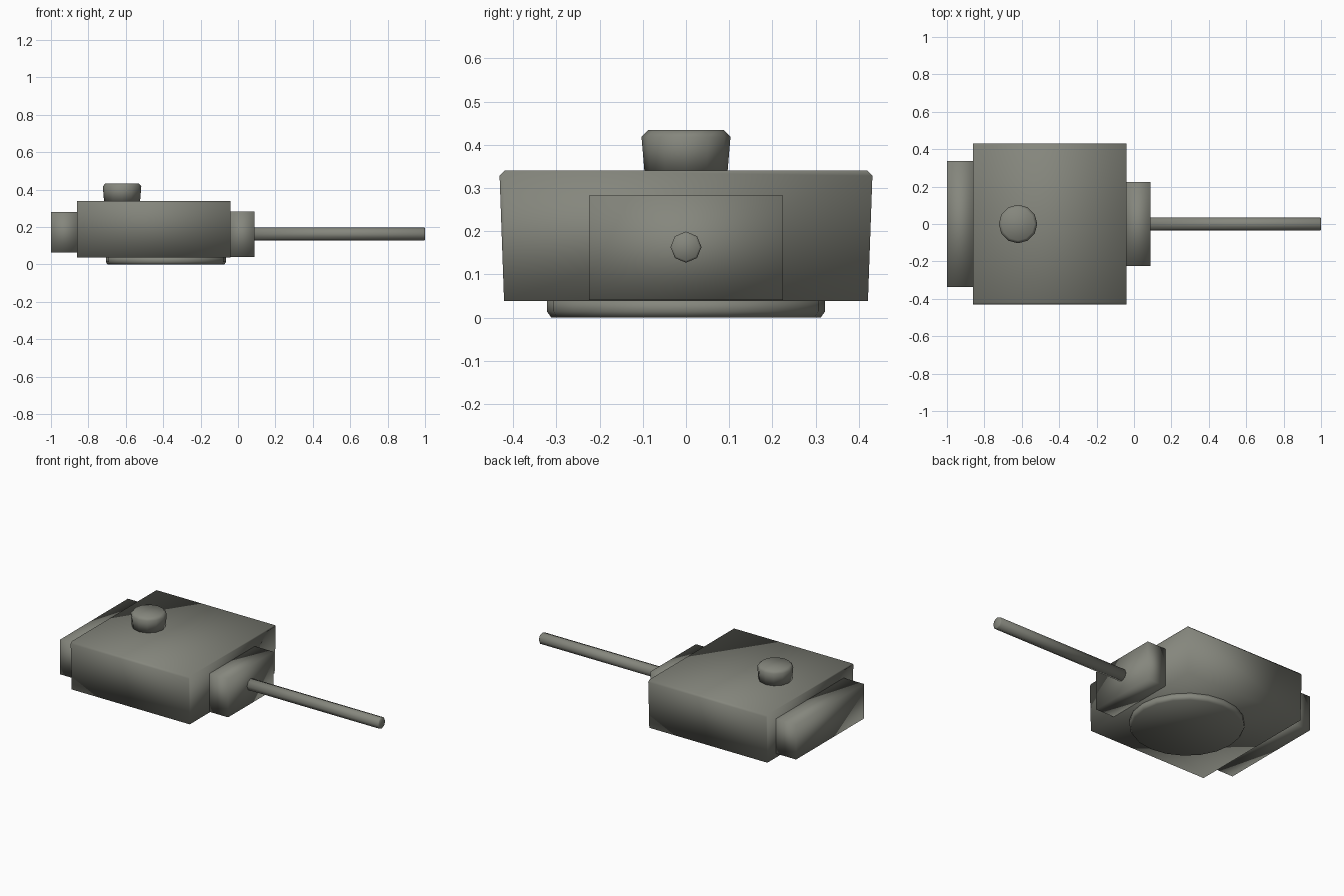
import bpy, bmesh
from math import cos, sin, tau

if "Cube" in bpy.data.objects:
    bpy.data.objects.remove(bpy.data.objects["Cube"])

# Olive grey paint shared by every part
paint = bpy.data.materials.new("olive_grey_paint")
paint.diffuse_color = (0.235, 0.24, 0.205, 1)
paint.use_nodes = True
paint.node_tree.nodes["Principled BSDF"].inputs["Base Color"].default_value = paint.diffuse_color


def finish(name, bm):
    bmesh.ops.recalc_face_normals(bm, faces=bm.faces)
    mesh = bpy.data.meshes.new(name)
    bm.to_mesh(mesh)
    bm.free()
    mesh.shade_smooth()
    mesh.materials.append(paint)
    obj = bpy.data.objects.new(name, mesh)
    bpy.context.collection.objects.link(obj)
    return obj


def block(name, x, y, z, foot=1.0, chamfer=0.0):
    """Soft-shaded box: x and z ranges, half width y, narrowed at the foot,
    with an optional chamfer along the two long roof edges."""
    bm = bmesh.new()
    bmesh.ops.create_cube(bm, size=1)
    for v in bm.verts:
        top = v.co.z > 0
        v.co = (x[v.co.x > 0],
                (1 if v.co.y > 0 else -1) * y * (1 if top else foot),
                z[top])
    if chamfer:
        roof = [e for e in bm.edges
                if all(v.co.z == max(w.co.z for w in bm.verts) for v in e.verts)
                and e.verts[0].co.y * e.verts[1].co.y > 0]
        bmesh.ops.bevel(bm, geom=roof, offset=chamfer, segments=1,
                        affect='EDGES', profile=0.5)
    return finish(name, bm)


def turned(name, sides, profile, origin, along_x=False):
    """Lathe a (radius, height) profile around z, or around x."""
    bm = bmesh.new()
    rings = []
    for r, h in profile:
        ring = []
        for i in range(sides):
            a = tau * i / sides
            p = (h, r * cos(a), r * sin(a)) if along_x else (r * cos(a), r * sin(a), h)
            ring.append(bm.verts.new([p[k] + origin[k] for k in range(3)]))
        rings.append(ring)
    for a, b in zip(rings, rings[1:]):
        for i in range(sides):
            j = (i + 1) % sides
            bm.faces.new((a[i], a[j], b[j], b[i]))
    bm.faces.new(rings[0])
    bm.faces.new(rings[-1])
    return finish(name, bm)


# Main turret body, rear stowage box and gun shield
block("turret_body", (-0.86, -0.04), 0.432, (0.038, 0.34), 0.975, 0.012)
block("rear_box", (-1.0, -0.855), 0.336, (0.063, 0.281))
block("gun_shield", (-0.045, 0.088), 0.224, (0.041, 0.282))

# Gun barrel
turned("gun_barrel", 8, [(0.036, 0.08), (0.036, 0.995), (0.031, 1.0)],
       (0, 0, 0.163), along_x=True)

# Commander's hatch cupola
turned("roof_cupola", 12, [(0.096, 0.335), (0.103, 0.418), (0.088, 0.434)],
       (-0.62, 0, 0))

# Turret ring underneath
turned("turret_ring", 20, [(0.312, 0.0), (0.322, 0.014), (0.322, 0.042)],
       (-0.385, 0, 0))
